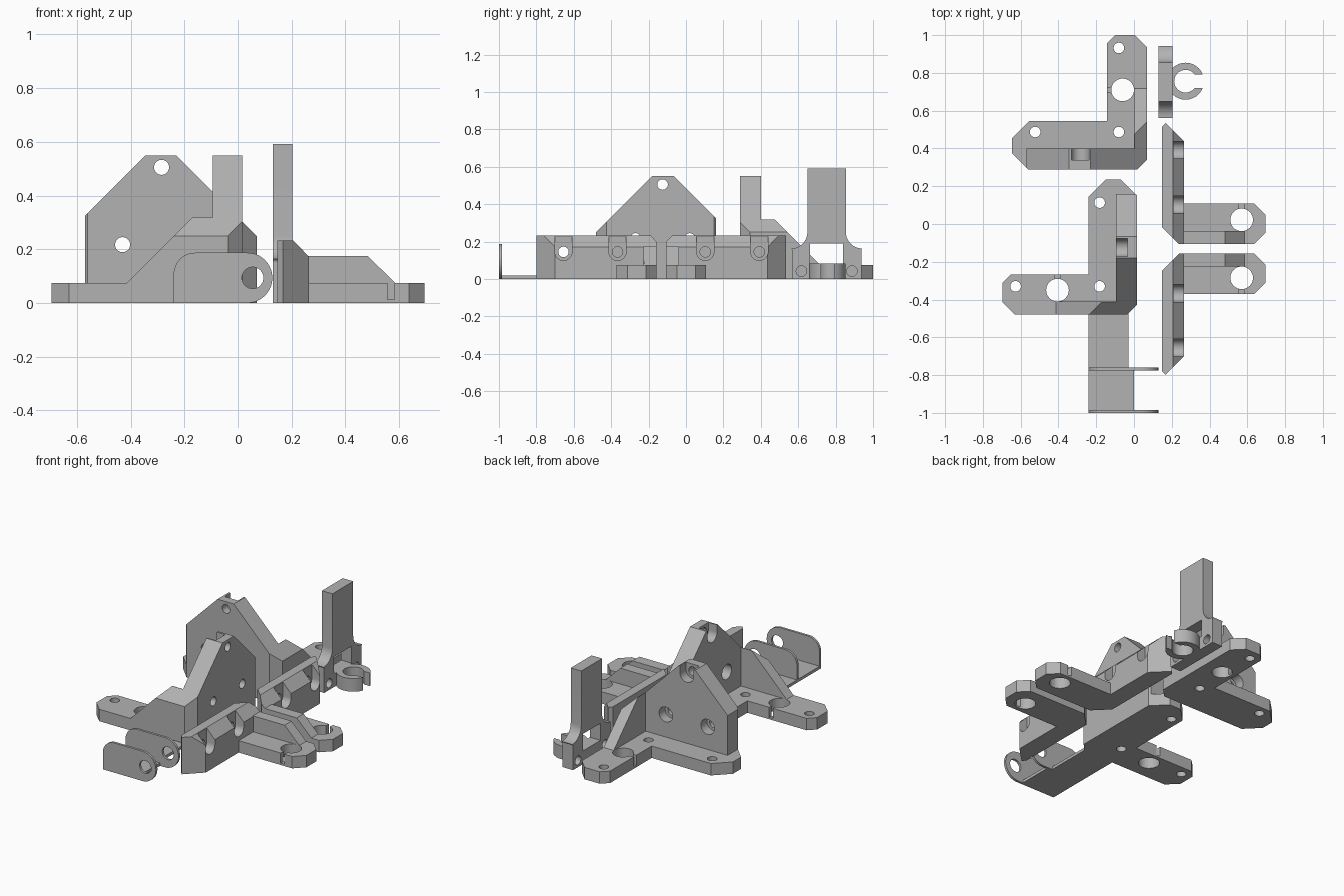
import bpy, bmesh
from math import sin, cos, pi
from mathutils import Matrix

if "Cube" in bpy.data.objects:
    bpy.data.objects.remove(bpy.data.objects["Cube"])

grey = bpy.data.materials.new("plain_grey")
grey.use_nodes = True
grey.diffuse_color = (0.45, 0.45, 0.45, 1)
grey.node_tree.nodes["Principled BSDF"].inputs["Base Color"].default_value = (0.45, 0.45, 0.45, 1)


def prism(name, pts, axis, a, b):
    """Extrude a flat outline along an axis from a to b."""
    place = {"x": lambda u, v, w: (w, u, v),
             "y": lambda u, v, w: (u, w, v),
             "z": lambda u, v, w: (u, v, w)}[axis]
    bm = bmesh.new()
    low = [bm.verts.new(place(u, v, a)) for u, v in pts]
    high = [bm.verts.new(place(u, v, b)) for u, v in pts]
    bm.faces.new(low)
    bm.faces.new(high)
    n = len(pts)
    for i in range(n):
        j = (i + 1) % n
        bm.faces.new((low[i], low[j], high[j], high[i]))
    bmesh.ops.recalc_face_normals(bm, faces=bm.faces)
    mesh = bpy.data.meshes.new(name)
    bm.to_mesh(mesh)
    bm.free()
    mesh.materials.append(grey)
    obj = bpy.data.objects.new(name, mesh)
    bpy.context.collection.objects.link(obj)
    return obj


def arc(cu, cv, r, start=0, end=2 * pi, n=32):
    return [(cu + r * cos(start + (end - start) * i / n),
             cv + r * sin(start + (end - start) * i / n)) for i in range(n + 1)]


def rod(u, v, r, axis, a, b):
    return prism("cutter", arc(u, v, r)[:-1], axis, a, b)


def box(x0, x1, y0, y1, z0, z1, name="cutter"):
    return prism(name, [(x0, y0), (x1, y0), (x1, y1), (x0, y1)], "z", z0, z1)


def combine(obj, others, operation):
    """Apply booleans and discard the helper solids."""
    for other in others:
        other.hide_render = True
        mod = obj.modifiers.new("cut", "BOOLEAN")
        mod.operation = operation
        mod.solver = "EXACT"
        mod.object = other
        bpy.context.view_layer.update()
        graph = bpy.context.evaluated_depsgraph_get()
        mesh = bpy.data.meshes.new_from_object(obj.evaluated_get(graph))
        obj.modifiers.clear()
        obj.data = mesh
        bpy.data.objects.remove(other)
    return obj


def copy_flipped(obj, name, matrix):
    """Mirrored duplicate with outward normals."""
    twin = bpy.data.objects.new(name, obj.data.copy())
    bpy.context.collection.objects.link(twin)
    twin.data.transform(matrix)
    twin.data.flip_normals()
    return twin


# Corner bracket: L-shaped foot plate
outline = [(-0.645, 0.375), (-0.56, 0.288), (0.016, 0.288), (0.07, 0.342),
           (0.07, 0.935), (0.005, 1.0), (-0.10, 1.0), (-0.143, 0.957),
           (-0.143, 0.545), (-0.555, 0.545), (-0.645, 0.455)]
rear_bracket = prism("rear_bracket", outline, "z", 0, 0.075)

# Tall wall and the sloping brace beside it
gable = [(-0.57, 0), (0.07, 0), (0.07, 0.25), (-0.23, 0.55), (-0.345, 0.55), (-0.57, 0.325)]
wall = prism("wall", gable, "y", 0.288, 0.4)
brace = prism("brace", [(0.3, 0), (0.718, 0), (0.718, 0.075), (0.475, 0.318), (0.3, 0.318)],
              "x", 0, 0.07)
combine(brace, [prism("cutter", gable, "y", 0.2, 0.9)], "INTERSECT")
combine(wall, [brace], "UNION")
combine(wall, [prism("cutter", outline, "z", -0.1, 0.9)], "INTERSECT")
combine(rear_bracket, [wall], "UNION")

# Screw holes, wall holes with nut pockets, large clamp hole with slit
cuts = [rod(x, y, 0.028, "z", -0.1, 0.2)
        for x, y in ((-0.08, 0.932), (-0.523, 0.487), (-0.08, 0.487))]
for x, z in ((-0.285, 0.505), (-0.43, 0.217), (-0.14, 0.217)):
    cuts += [rod(x, z, 0.028, "y", 0.2, 0.5), rod(x, z, 0.047, "y", 0.34, 0.45)]
cuts += [box(-0.332, -0.238, 0.34, 0.45, 0.505, 0.6),
         rod(-0.06, 0.71, 0.06, "z", -0.1, 0.2),
         box(-0.2, -0.06, 0.697, 0.723, 0.012, 0.2)]
combine(rear_bracket, cuts, "DIFFERENCE")

swap = Matrix(((0, -1, 0, 0.305), (-1, 0, 0, -0.41), (0, 0, 1, 0), (0, 0, 0, 1)))
front_bracket = copy_flipped(rear_bracket, "front_bracket", swap)

# Side rail: bevelled bar with chamfered ends
rear_rail = prism("rear_rail", [(0.148, 0), (0.265, 0), (0.265, 0.172), (0.206, 0.232),
                                (0.148, 0.232)], "y", -0.106, 0.535)
plan = [(0.148, -0.016), (0.238, -0.106), (0.3, -0.106), (0.3, 0.402),
        (0.167, 0.535), (0.148, 0.515)]
combine(rear_rail, [prism("cutter", plan, "z", -0.1, 0.5)], "INTERSECT")

# Rail arm and its stiffening rib
arm = prism("arm", [(0.238, -0.106), (0.637, -0.106), (0.695, -0.048), (0.695, 0.05),
                    (0.637, 0.108), (0.238, 0.108)], "z", 0, 0.075)
rib = prism("rib", [(0.25, 0), (0.585, 0), (0.585, 0.075), (0.483, 0.175), (0.25, 0.175)],
            "y", -0.106, -0.037)
combine(rear_rail, [arm, rib], "UNION")

# Rail screw holes with open-topped pockets, arm clamp hole and slit
cuts = []
for y in (0.103, 0.392):
    cuts += [rod(y, 0.145, 0.028, "x", 0, 0.4), rod(y, 0.145, 0.046, "x", 0.208, 0.4),
             box(0.208, 0.4, y - 0.046, y + 0.046, 0.145, 0.4)]
cuts += [rod(0.57, 0.022, 0.06, "z", -0.1, 0.3),
         box(0.557, 0.583, -0.037, 0.2, 0.012, 0.3)]
combine(rear_rail, cuts, "DIFFERENCE")
mirror_y = Matrix.Translation((0, -0.263, 0)) @ Matrix.Diagonal((1, -1, 1, 1))
front_rail = copy_flipped(rear_rail, "front_rail", mirror_y)

# Upright clip holder: flared half profile mirrored about its centre line
mid = 0.752
half = [(0.185, 0), (0.185, 0.155)]
half += arc(0.19, 0.25, 0.087, -pi / 2, -pi, 10)
half += [(0.103, 0.592)]
profile = [(mid + u, v) for u, v in half] + [(mid - u, v) for u, v in reversed(half)]
clip_holder = prism("clip_holder", profile, "x", 0.13, 0.203)
cuts = [box(0, 0.3, mid - 0.088, mid + 0.088, 0.083, 0.19)]
cuts += [rod(mid + s * 0.135, 0.042, 0.028, "x", 0, 0.3) for s in (-1, 1)]
combine(clip_holder, cuts, "DIFFERENCE")

# Open ring clip
ring_clip = prism("ring_clip", arc(0.273, mid + 0.004, 0.098)[:-1], "z", 0, 0.083)
combine(ring_clip, [rod(0.273, mid + 0.004, 0.06, "z", -0.1, 0.2),
                    box(0.28, 0.5, mid - 0.031, mid + 0.039, -0.1, 0.2),
                    box(0.0, 0.19, 0.5, 1, -0.1, 0.2)], "DIFFERENCE")

# Front tray with two rounded lugs
tray = box(-0.24, -0.03, -0.99, -0.47, 0, 0.018, "tray")
tray_end = box(-0.24, 0.0, -0.995, -0.765, 0, 0.018, "tray_end")
combine(tray, [tray_end], "UNION")
lug_shape = ([(-0.24, 0)] + arc(0.035, 0.0935, 0.0935, -pi / 2, pi / 2, 20)
             + arc(-0.16, 0.107, 0.08, pi / 2, pi, 12))
for name, y in (("front_lug", -1.0), ("rear_lug", -0.775)):
    lug = prism(name, lug_shape, "y", y, y + 0.015)
    combine(lug, [rod(0.055, 0.0935, 0.04, "y", y - 0.1, y + 0.1)], "DIFFERENCE")

# Smooth the round surfaces while keeping edges sharp
bpy.ops.object.select_all(action="DESELECT")
for obj in bpy.context.collection.objects:
    if obj.type == "MESH" and obj.data.materials and obj.data.materials[0] == grey:
        obj.select_set(True)
        bpy.context.view_layer.objects.active = obj
bpy.ops.object.shade_smooth_by_angle(angle=0.5)
